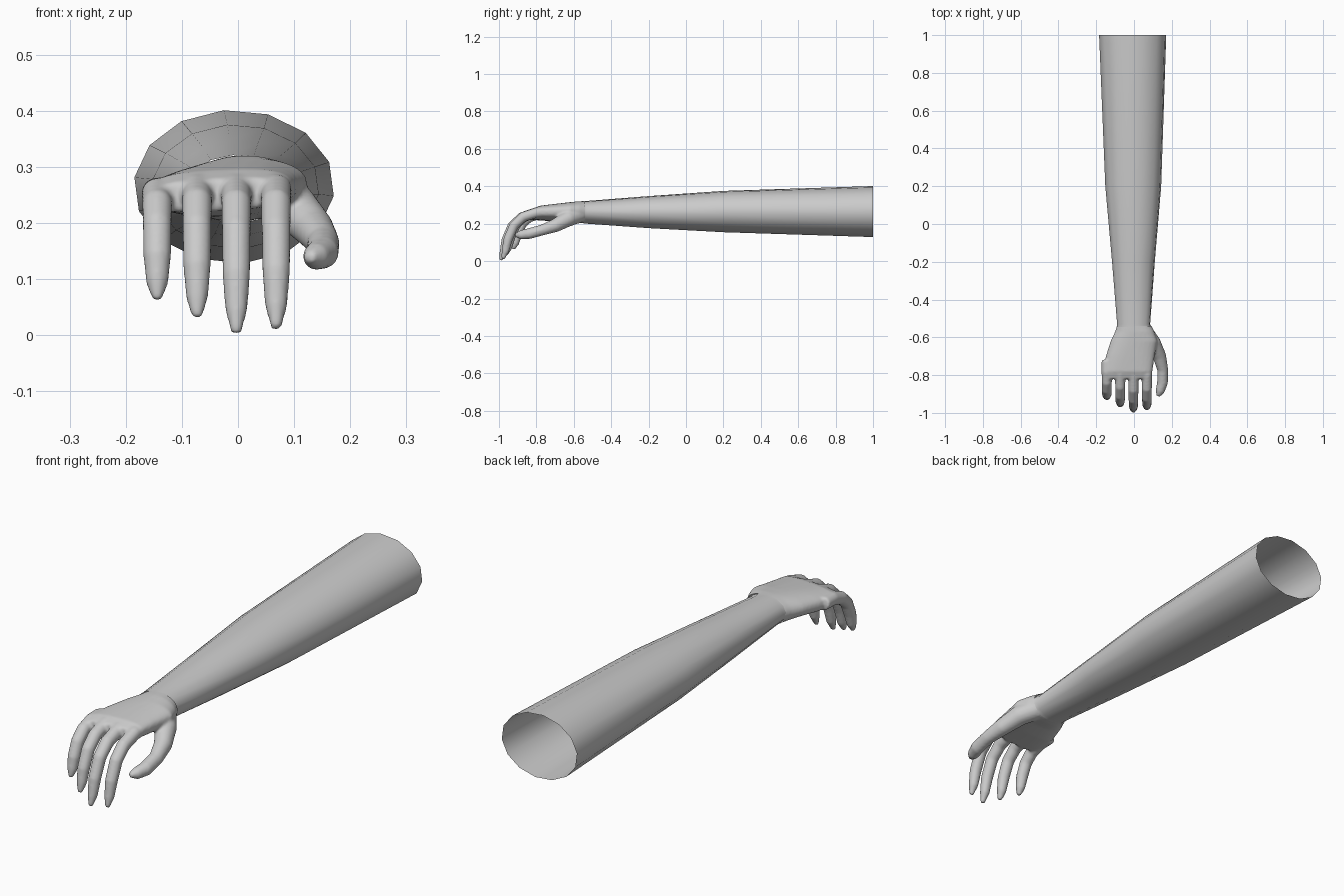
import bpy, bmesh, math
from mathutils import Vector

if "Cube" in bpy.data.objects:
    bpy.data.objects.remove(bpy.data.objects["Cube"])

skin = bpy.data.materials.new("light_grey")
skin.diffuse_color = (0.6, 0.6, 0.6, 1)
skin.use_nodes = True
skin.node_tree.nodes["Principled BSDF"].inputs["Base Color"].default_value = skin.diffuse_color


def skin_rings(bm, rings, cap=True):
    """Join a list of vertex rings with quads, optionally capping both ends."""
    vs = [[bm.verts.new(p) for p in r] for r in rings]
    n = len(vs[0])
    for a, b in zip(vs, vs[1:]):
        for i in range(n):
            j = (i + 1) % n
            bm.faces.new((a[i], a[j], b[j], b[i]))
    if cap:
        bm.faces.new(vs[0])
        bm.faces.new(vs[-1])


def section(y, cx, cz, rx, rz, n, e=1.0, tilt=0.0, phase=0.0):
    """Superellipse section across y; e < 1 makes it boxier."""
    out = []
    for i in range(n):
        a = phase + 2 * math.pi * i / n
        c, s = math.cos(a), math.sin(a)
        x = rx * math.copysign(abs(c) ** e, c)
        z = rz * math.copysign(abs(s) ** e, s)
        out.append((cx + x, y, cz + z + tilt * x))
    return out


def digit(path, radii, n=16):
    """Round tube along a path."""
    bm = bmesh.new()
    pts = [Vector(p) for p in path]
    rings = []
    for i, p in enumerate(pts):
        t = (pts[min(i + 1, len(pts) - 1)] - pts[max(i - 1, 0)]).normalized()
        u = Vector((1, 0, 0))
        u = (u - t * u.dot(t)).normalized()
        v = t.cross(u)
        rings.append([p + radii[i] * (u * math.cos(2 * math.pi * k / n) + v * math.sin(2 * math.pi * k / n))
                      for k in range(n)])
    skin_rings(bm, rings)
    return bm


def add_object(name, bm):
    bmesh.ops.recalc_face_normals(bm, faces=bm.faces)
    me = bpy.data.meshes.new(name)
    bm.to_mesh(me)
    bm.free()
    ob = bpy.data.objects.new(name, me)
    bpy.context.collection.objects.link(ob)
    me.materials.append(skin)
    return ob


# forearm: open tube
bm = bmesh.new()
arm = [(1.0, -.007, .265, .179, .137), (0.2, -.004, .265, .149, .111), (-0.2, -.003, .262, .114, .086),
       (-0.53, -.002, .261, .088, .061), (-0.56, .002, .261, .096, .060)]
skin_rings(bm, [section(*s, 14, phase=math.radians(-7)) for s in arm], cap=False)
forearm = add_object("forearm", bm)

# palm
bm = bmesh.new()
palm = [(-.50, 0, .261, .086, .060, 1), (-.53, 0, .261, .088, .060, 1), (-.57, .004, .262, .104, .058, .95),
        (-.62, 0, .263, .124, .052, .9), (-.70, -.020, .259, .129, .046, .8),
        (-.78, -.033, .257, .130, .038, .7), (-.82, -.037, .250, .127, .028, .7)]
skin_rings(bm, [section(*s[:5], 28, e=s[5], tilt=.05) for s in palm])
parts = [add_object("hand", bm)]

# four curled fingers: shared curl scaled to each length
curl = [(-.72, .262), (-.80, .260), (-.875, .235), (-.925, .188), (-.958, .11), (-.972, .045), (-.986, .003)]
radii = [.028, .028, .027, .026, .025, .020, .009]
for x, sy, sz in [(-.144, .765, .735), (-.073, .915, .89), (-.003, 1.02, .995), (.068, .975, .965)]:
    path = [(x, -.72 + (y + .72) * sy, .262 + (z - .262) * sz - (.008 if x < -.1 else 0)) for y, z in curl]
    parts.append(add_object("finger", digit(path, radii)))

# thumb
path = [(.055, -.57, .25), (.10, -.63, .228), (.135, -.70, .190), (.152, -.77, .166),
        (.151, -.84, .147), (.138, -.885, .140), (.127, -.912, .139)]
parts.append(add_object("thumb", digit(path, [.045, .043, .036, .029, .029, .024, .010])))

# fuse the hand into one smooth skin
for ob in parts:
    ob.select_set(True)
hand = parts[0]
bpy.context.view_layer.objects.active = hand
bpy.ops.object.join()
m = hand.modifiers.new("fuse", 'REMESH')
m.mode, m.voxel_size = 'VOXEL', 0.006
m = hand.modifiers.new("soften", 'SMOOTH')
m.factor, m.iterations = 0.5, 5
for m in list(hand.modifiers):
    bpy.ops.object.modifier_apply(modifier=m.name)

# open the hand at the wrist so it continues into the forearm
bm = bmesh.new()
bm.from_mesh(hand.data)
bmesh.ops.bisect_plane(bm, geom=bm.verts[:] + bm.edges[:] + bm.faces[:], plane_co=(0, -.54, 0),
                       plane_no=(0, 1, 0), clear_outer=True)
bm.to_mesh(hand.data)
bm.free()

# trim the forearm to the same plane
bm = bmesh.new()
bm.from_mesh(forearm.data)
bmesh.ops.bisect_plane(bm, geom=bm.verts[:] + bm.edges[:] + bm.faces[:], plane_co=(0, -.545, 0),
                       plane_no=(0, -1, 0), clear_outer=True)
bm.to_mesh(forearm.data)
bm.free()

for ob in (forearm, hand):
    for p in ob.data.polygons:
        p.use_smooth = True
        p.material_index = 0
